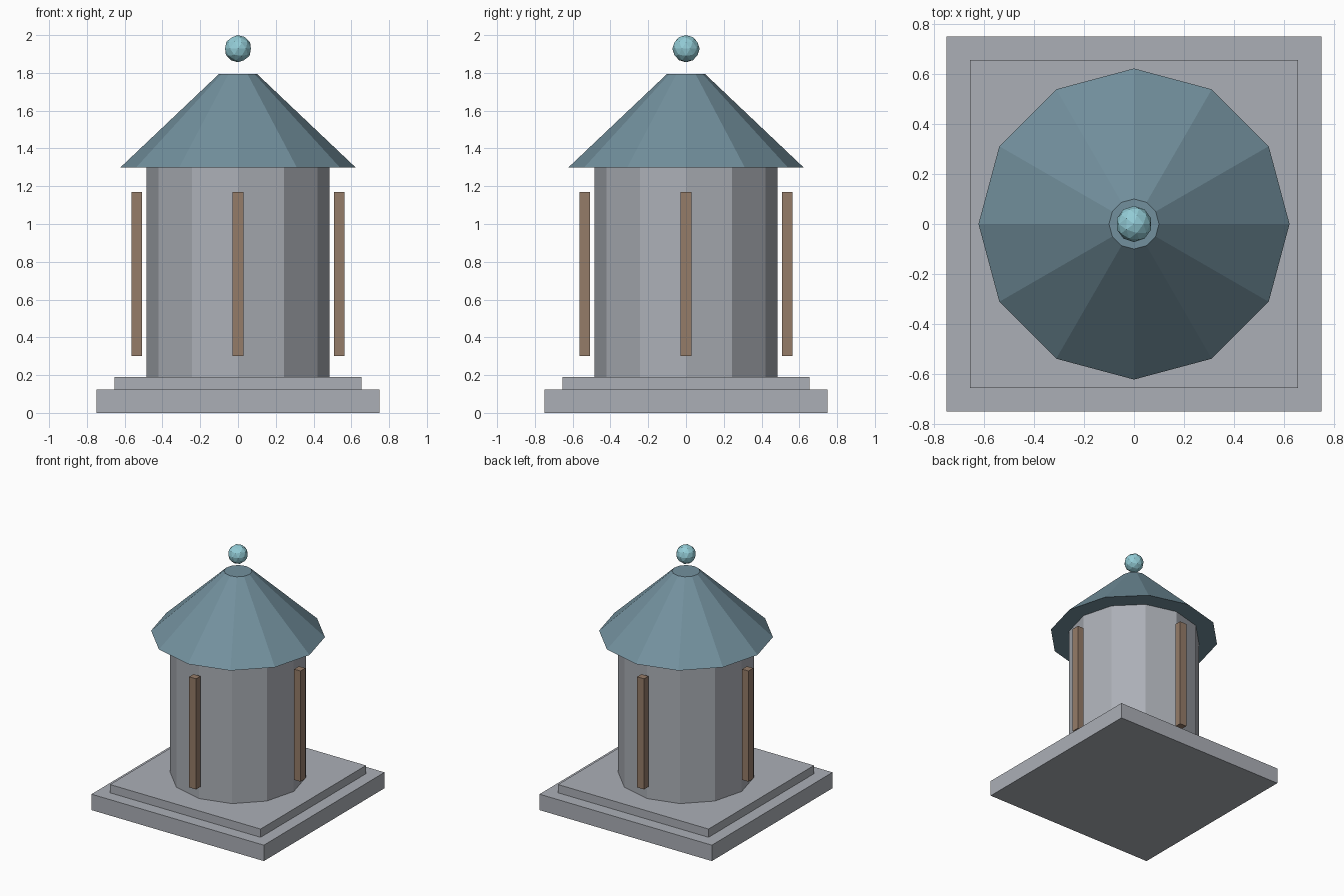
import bpy
import math

if "Cube" in bpy.data.objects:
    bpy.data.objects.remove(bpy.data.objects["Cube"])


def material(name, rgb):
    m = bpy.data.materials.new(name)
    m.diffuse_color = (*rgb, 1)
    m.use_nodes = True
    m.node_tree.nodes["Principled BSDF"].inputs["Base Color"].default_value = m.diffuse_color
    return m


stone = material("grey stone", (0.41, 0.43, 0.47))
slate = material("blue slate", (0.17, 0.28, 0.34))
wood = material("brown wood", (0.30, 0.20, 0.14))
glass = material("pale blue glass", (0.29, 0.60, 0.67))


def finish(name, mat):
    ob = bpy.context.object
    ob.name = name
    ob.data.materials.append(mat)
    return ob


def box(name, mat, size, bottom, x=0, y=0, turn=0):
    bpy.ops.mesh.primitive_cube_add(size=1, location=(x, y, bottom + size[2] / 2),
                                    rotation=(0, 0, turn))
    ob = finish(name, mat)
    ob.scale = size
    return ob


def drum(name, mat, r_low, r_high, bottom, top):
    bpy.ops.mesh.primitive_cone_add(vertices=12, radius1=r_low, radius2=r_high,
                                    depth=top - bottom,
                                    location=(0, 0, (bottom + top) / 2))
    return finish(name, mat)


# Stepped square base
box("base_slab", stone, (1.5, 1.5, 0.125), 0)
box("base_step", stone, (1.31, 1.31, 0.065), 0.125)

# Twelve-sided tower and its cut-off conical roof
drum("tower", stone, 0.485, 0.485, 0.19, 1.3)
drum("roof", slate, 0.622, 0.1, 1.3, 1.795)

# Four upright posts standing just clear of the wall
for i in range(4):
    a = i * math.pi / 2
    box(f"post_{i + 1}", wood, (0.055, 0.06, 0.87), 0.3,
        0.537 * math.cos(a), 0.537 * math.sin(a), a)

# Faceted ball floating above the roof
bpy.ops.mesh.primitive_ico_sphere_add(subdivisions=2, radius=0.072, location=(0, 0, 1.928))
finish("finial_ball", glass)
